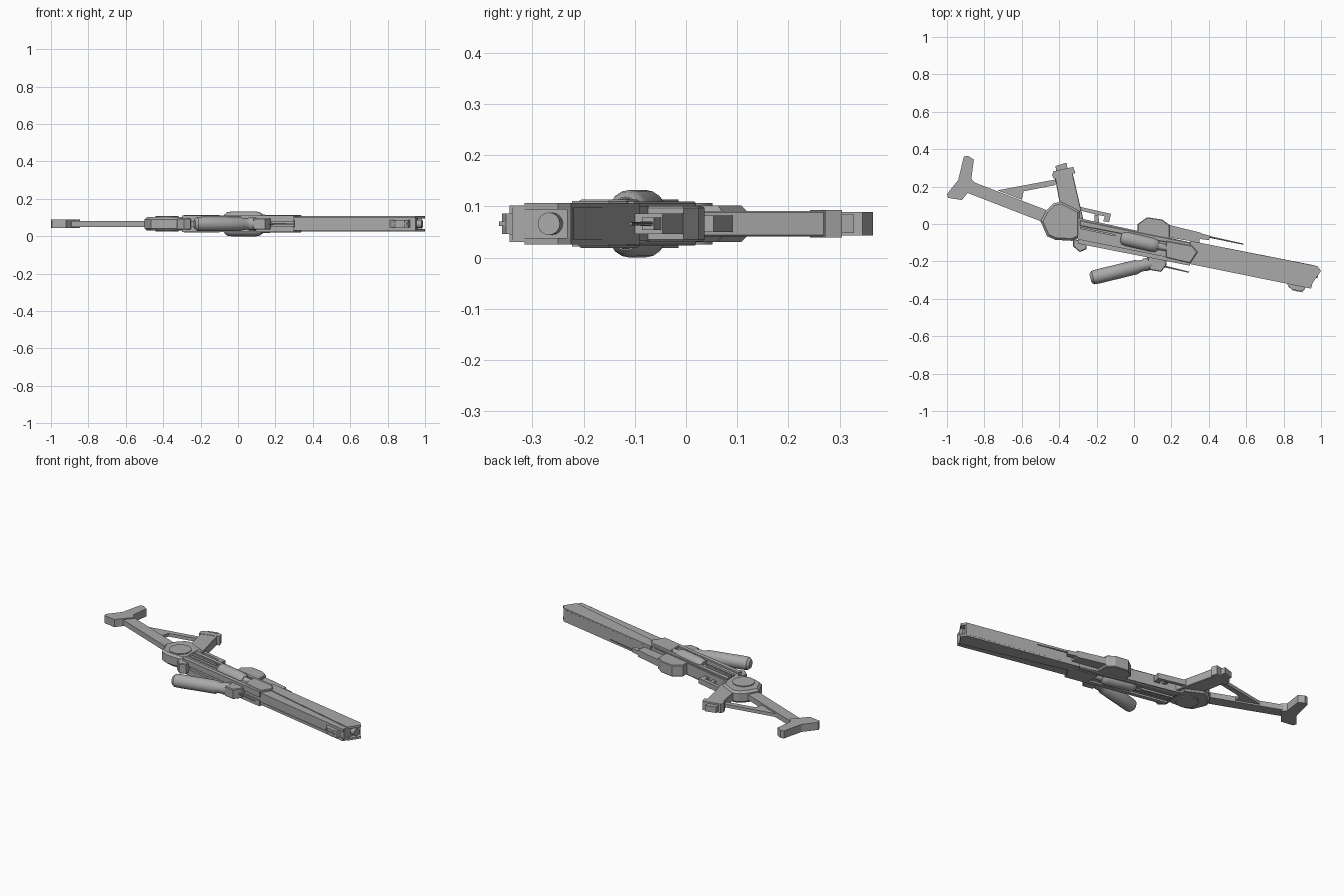
import bpy, bmesh, math
from mathutils import Vector, Matrix

if "Cube" in bpy.data.objects:
    bpy.data.objects.remove(bpy.data.objects["Cube"])

ZC = 0.066  # mid plane of the flat-lying model

grey = bpy.data.materials.new("gunmetal_grey")
grey.diffuse_color = (0.40, 0.40, 0.40, 1)
grey.use_nodes = True
grey.node_tree.nodes["Principled BSDF"].inputs["Base Color"].default_value = grey.diffuse_color


def finish(bm, name, smooth=False):
    bmesh.ops.recalc_face_normals(bm, faces=bm.faces)
    me = bpy.data.meshes.new(name)
    bm.to_mesh(me)
    bm.free()
    me.materials.append(grey)
    ob = bpy.data.objects.new(name, me)
    bpy.context.collection.objects.link(ob)
    if smooth:
        bpy.ops.object.select_all(action='DESELECT')
        ob.select_set(True)
        bpy.context.view_layer.objects.active = ob
        bpy.ops.object.shade_smooth_by_angle(angle=math.radians(35))
    return ob


def slab(name, pts, z0, z1, bevel=0):
    """Extrude a top-view outline (hundredths of a unit) between two heights."""
    bm = bmesh.new()
    f = bm.faces.new([bm.verts.new((x / 100, y / 100, z0)) for x, y in pts])
    r = bmesh.ops.extrude_face_region(bm, geom=[f])
    top = [v for v in r['geom'] if isinstance(v, bmesh.types.BMVert)]
    bmesh.ops.translate(bm, verts=top, vec=(0, 0, z1 - z0))
    if bevel:
        rim = [e for e in bm.edges if abs(e.verts[0].co.z - e.verts[1].co.z) < 1e-6]
        bmesh.ops.bevel(bm, geom=rim, offset=bevel, segments=1, affect='EDGES')
    return finish(bm, name)


def mid(name, pts, half, bevel=0):
    return slab(name, pts, ZC - half, ZC + half, bevel)


def both(name, pts, h0, h1, bevel=0):
    """Same plate on both flat sides."""
    slab(name + "_upper", pts, ZC + h0, ZC + h1, bevel)
    slab(name + "_lower", pts, ZC - h1, ZC - h0, bevel)


def turned(name, a, b, profile, z=ZC, n=16):
    """Round part along a-b; profile = (fraction along, radius)."""
    a = Vector((a[0] / 100, a[1] / 100, z))
    b = Vector((b[0] / 100, b[1] / 100, z))
    d = (b - a).normalized()
    side = Vector((-d.y, d.x, 0))
    up = Vector((0, 0, 1))
    bm = bmesh.new()
    rings = []
    for t, r in profile:
        c = a.lerp(b, t)
        rings.append([bm.verts.new(c + r * (math.cos(w) * side + math.sin(w) * up))
                      for w in [2 * math.pi * i / n for i in range(n)]])
    for p, q in zip(rings, rings[1:]):
        for i in range(n):
            bm.faces.new((p[i], p[(i + 1) % n], q[(i + 1) % n], q[i]))
    bm.faces.new(rings[0])
    bm.faces.new(rings[-1])
    return finish(bm, name, True)


# shoulder stock
mid("butt_plate", [(-91, 36), (-89, 36.5), (-85.6, 34.5), (-87, 24), (-84.5, 21.4),
                   (-89, 16.5), (-92, 12.8), (-99.5, 14), (-100, 16), (-94, 23.5)], 0.023)
mid("stock_arm", [(-86, 22.5), (-47, 7.5), (-44, 0), (-50, 1.5), (-90, 17)], 0.016)
mid("stock_brace", [(-73, 18), (-42, 23.8), (-42, 20.8), (-59, 17.5), (-60, 13)], 0.010)

# hub, round pivot covers and grip
mid("hub", [(-47, 7), (-43, 11), (-39, 12), (-29, 7), (-29, -7), (-33, -9), (-42, -8.5),
            (-46.5, -6.5), (-50, 1.5)], 0.036, 0.012)
for s, nm in ((1, "upper"), (-1, "lower")):
    bm = bmesh.new()
    bmesh.ops.create_cone(bm, cap_ends=True, segments=16, radius1=0.062, radius2=0.062,
                          depth=0.014, matrix=Matrix.Translation((-0.38, -0.01, ZC + s * 0.034)))
    finish(bm, "pivot_cover_" + nm, True)
mid("grip", [(-42.5, 26), (-33, 28), (-27, 2), (-38, 2)], 0.025, 0.003)
mid("grip_cap", [(-43.8, 26.2), (-43, 28.2), (-32.5, 30.5), (-31.3, 27.2), (-43, 24.2)], 0.027)
mid("grip_tip", [(-42, 31), (-36, 32.8), (-35.5, 29), (-41.5, 27.5)], 0.018)

# trigger guard and trigger
mid("trigger_guard", [(-29, 9.2), (-12.3, 5.4), (-13.3, 1), (-16.5, 1.5), (-15.5, 4),
                      (-29, 7.2)], 0.016)
mid("trigger", [(-21, 5), (-19, 4.8), (-18.5, 0), (-21, 0)], 0.007)

# receiver core, side rails and front side plate
mid("receiver", [(-31, 3.5), (31, -10), (34, -12), (30, -21.5), (-30, -9)], 0.034)
both("upper_rail", [(-29, 2), (4, -4.8), (30.5, -10), (30, -12.2), (-29, -1)], 0.03, 0.043, 0.003)
both("lower_rail", [(-30, -8), (30, -20), (30, -22.3), (-30, -10.5)], 0.01, 0.044)
both("front_plate", [(17, -9), (31, -11.5), (34, -15), (30, -21), (17, -18)], 0.03, 0.047, 0.004)
both("channel_bar", [(-29, -4), (-7, -8.4), (-7, -10), (-29, -5.6)], 0.03, 0.042)
both("channel_edge", [(-29, -1.5), (-10, -5.5), (-10, -6.6), (-29, -2.6)], 0.03, 0.047)

# round side chambers
chamber = [(0, 0.026), (0.06, 0.036), (0.16, 0.0395), (0.84, 0.0395), (0.94, 0.036), (1, 0.026)]
for s, nm in ((1, "upper"), (-1, "lower")):
    turned("chamber_" + nm, (-7, -7.2), (13, -11.8), chamber, ZC + s * 0.0265)
    turned("chamber_nozzle_" + nm, (13, -11.8), (19, -13.2), [(0, 0.02), (1, 0.016)],
           ZC + s * 0.03)

# parts along the grip side: bump, box, tip and thin rod
mid("bump", [(2, 0), (7, 3.6), (15, 2.4), (19, -0.5), (19, -9), (2, -6)], 0.035, 0.004)
mid("side_box", [(18, -0.3), (35.5, -4.6), (35, -10), (18, -7)], 0.020)
mid("side_box_tip", [(35, -4.8), (40.8, -6.3), (40, -8.6), (35, -8)], 0.012)
turned("side_rod", (39, -6.6), (58.5, -10.8), [(0, 0.005), (1, 0.003)], n=8)

# barrel shroud: core, ridge plates and muzzle prongs
mid("barrel_core", [(30, -9), (96, -22), (95, -34), (29, -21)], 0.032)
both("barrel_side", [(30, -9), (98, -22.5), (100, -25), (95.5, -31.6), (29, -15)], 0.028, 0.041)
both("barrel_lower_side", [(29, -15), (95.5, -31.6), (94.5, -34.5), (29, -21.2)], 0.02, 0.036)
mid("barrel_back", [(30, -9), (98, -22.5), (98.5, -23.3), (30, -10)], 0.041)
turned("muzzle", (90, -25.2), (98.5, -26.8), [(0, 0.022), (1, 0.022)])
mid("front_sight", [(81, -31), (84, -34.8), (89, -36), (91, -35.2), (92, -33.5)], 0.020)
mid("sight_fin", [(82, -33), (85, -35.6), (90, -36.5), (91, -35)], 0.004)

# canister scope on the far side, with its mounts
turned("scope_tube", (-23.3, -29), (5.5, -22),
       [(0, 0.024), (0.05, 0.037), (0.14, 0.0385), (0.86, 0.0385), (0.9, 0.032), (1, 0.03)], n=20)
turned("scope_collar", (4, -22.3), (9.5, -20.9), [(0, 0.026), (0.3, 0.034), (1, 0.034)])
mid("scope_mount", [(7, -17), (17.5, -19.5), (17.3, -22), (14.5, -25.6), (8.5, -24.6)], 0.030, 0.004)
mid("scope_link", [(9, -15), (18, -17), (17, -21), (8, -20)], 0.018)
turned("scope_rod", (16, -22.6), (29.5, -25.8), [(0, 0.005), (1, 0.003)], n=8)
mid("rear_mount", [(-32.5, -8), (-25, -9.5), (-25.5, -13.5), (-29, -15), (-32.5, -12)], 0.030, 0.004)
